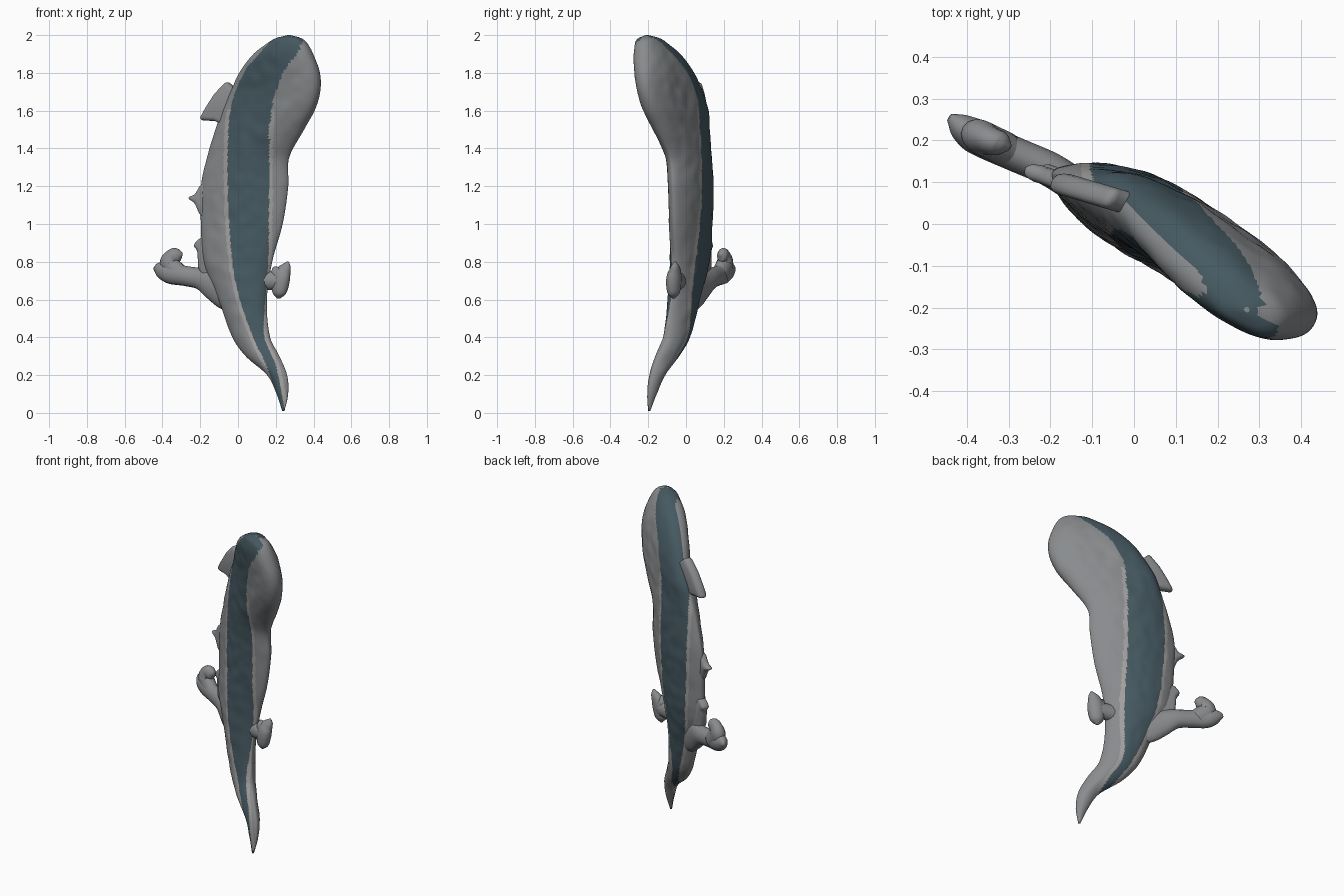
import bpy, bmesh, math
from mathutils import Vector, noise

if "Cube" in bpy.data.objects:
    bpy.data.objects.remove(bpy.data.objects["Cube"])

LIMB_V = Vector((0.5, 0.866, 0))     # thin direction of limbs and fins


def material(name, rgb):
    m = bpy.data.materials.new(name)
    m.diffuse_color = (*rgb, 1)
    m.use_nodes = True
    m.node_tree.nodes["Principled BSDF"].inputs["Base Color"].default_value = m.diffuse_color
    return m


GREY = material("grey_skin", (0.25, 0.26, 0.27))
DARK = material("dark_stripe", (0.06, 0.10, 0.12))
PALE = material("pale_line", (0.36, 0.35, 0.34))


def sample(table, z):
    """Smooth (Catmull-Rom style) interpolation of table rows keyed by z."""
    n = len(table)
    i = max(k for k in range(n - 1) if table[k][0] <= z + 1e-9)
    p0, p1, p2, p3 = (table[min(max(k, 0), n - 1)] for k in (i - 1, i, i + 1, i + 2))
    h = p2[0] - p1[0]
    t = (z - p1[0]) / h
    out = []
    for c in range(1, len(p1)):
        m1 = (p2[c] - p0[c]) / (p2[0] - p0[0]) * h
        m2 = (p3[c] - p1[c]) / (p3[0] - p1[0]) * h
        out.append((2*t**3 - 3*t*t + 1)*p1[c] + (t**3 - 2*t*t + t)*m1
                   + (3*t*t - 2*t**3)*p2[c] + (t**3 - t*t)*m2)
    return out


def finish(name, bm, mats):
    bmesh.ops.recalc_face_normals(bm, faces=bm.faces)
    me = bpy.data.meshes.new(name)
    bm.to_mesh(me)
    bm.free()
    for m in mats:
        me.materials.append(m)
    for p in me.polygons:
        p.use_smooth = True
    ob = bpy.data.objects.new(name, me)
    bpy.context.collection.objects.link(ob)
    return ob


# Body stations: z, centre x, centre y, half width in x, half thickness, twist in degrees
BODY = [
    (0.01, 0.24, -0.195, 0.006, 0.006, -31), (0.10, 0.235, -0.18, 0.032, 0.024, -31),
    (0.20, 0.207, -0.152, 0.056, 0.038, -31), (0.30, 0.13, -0.10, 0.095, 0.052, -30),
    (0.40, 0.07, -0.05, 0.105, 0.062, -29), (0.60, 0.025, -0.012, 0.132, 0.074, -26),
    (0.80, 0.0, 0.02, 0.185, 0.085, -24), (1.00, 0.02, 0.025, 0.22, 0.088, -23),
    (1.20, 0.035, 0.025, 0.235, 0.09, -23), (1.35, 0.053, 0.014, 0.224, 0.09, -25),
    (1.50, 0.115, -0.025, 0.24, 0.09, -29), (1.60, 0.16, -0.054, 0.25, 0.09, -32),
    (1.70, 0.198, -0.085, 0.243, 0.09, -33), (1.80, 0.22, -0.115, 0.217, 0.09, -33),
    (1.90, 0.24, -0.153, 0.158, 0.08, -33), (1.96, 0.262, -0.185, 0.10, 0.06, -33),
    (1.985, 0.268, -0.197, 0.062, 0.042, -33), (2.0, 0.27, -0.205, 0.006, 0.006, -33)]

# Stripe edges seen from the front: z, left x, right x
STRIPE = [
    (0.0, 0.235, 0.25), (0.25, 0.15, 0.20), (0.4, 0.08, 0.14), (0.6, 0.01, 0.145),
    (0.8, -0.03, 0.16), (1.2, -0.055, 0.165), (1.6, -0.04, 0.175),
    (1.8, 0.03, 0.24), (1.9, 0.11, 0.31), (2.0, 0.2, 0.36)]

# Body: flattened loft, lens-shaped in the trunk and blunter in the head
SEG = 160
bm = bmesh.new()
rings = []
zs = [0.01 + 1.93 * i / 110 for i in range(110)] + [1.95, 1.96, 1.97, 1.98, 1.988, 1.995, 2.0]
for z in zs:
    cx, cy, hx, b, twist = sample(BODY, z)
    ang = math.radians(twist)
    U = Vector((math.cos(ang), math.sin(ang), 0))
    V = Vector((-math.sin(ang), math.cos(ang), 0))
    head = min(max((z - 1.35) / 0.25, 0), 1)
    power = 1.2 - 0.32 * head
    a = hx / (0.94 - 0.05 * head)
    ring = []
    for k in range(SEG):
        t = 2 * math.pi * k / SEG
        c, s = math.cos(t), math.sin(t)
        du = math.copysign(abs(c) ** (power * 0.95), c) * a
        dv = math.copysign(abs(s) ** power, s) * b
        p = Vector((cx, cy, z)) + U * du + V * dv
        bump = noise.noise(p * 16) * 0.005 * min(1, b / 0.08) * s
        ring.append(bm.verts.new(p + V * bump))
    rings.append(ring)
for r0, r1 in zip(rings, rings[1:]):
    for k in range(SEG):
        f = bm.faces.new((r0[k], r0[(k+1) % SEG], r1[(k+1) % SEG], r1[k]))
        p = f.calc_center_median()
        lo, hi = sample(STRIPE, min(p.z, 1.999))
        x = p.x + (0.05 if k < SEG // 2 else 0)
        if lo < x < hi:
            f.material_index = 1
        elif lo - 0.02 < x < hi + 0.02 and p.z < 1.6:
            f.material_index = 2
bm.faces.new(rings[0])
bm.faces.new(rings[-1])
finish("body", bm, (GREY, DARK, PALE))


def limb(name, paths):
    """Rounded tapering tubes through (x, y, z, radius) points, thinned across the body."""
    bm = bmesh.new()
    n = 16
    for path in paths:
        table = [(i, *p) for i, p in enumerate(path)]
        steps = 8 * (len(path) - 1)
        pts = [sample(table, i / 8) for i in range(steps + 1)]
        prev = None
        for i, (x, y, z, r) in enumerate(pts):
            tan = Vector(pts[min(i+1, steps)][:3]) - Vector(pts[max(i-1, 0)][:3])
            side = LIMB_V.cross(tan).normalized()
            flat = 0.8 * min(r, 0.052)
            ring = [bm.verts.new(Vector((x, y, z)) + side * r * math.cos(2*math.pi*k/n)
                                 + LIMB_V * flat * math.sin(2*math.pi*k/n)) for k in range(n)]
            if prev:
                for k in range(n):
                    bm.faces.new((prev[k], prev[(k+1) % n], ring[(k+1) % n], ring[k]))
            else:
                bm.faces.new(ring)
            prev = ring
        bm.faces.new(prev)
    return finish(name, bm, (GREY,))


# Long leg with a forked foot
limb("left_leg", [
    [(0.0, 0.01, 0.63, 0.11), (-0.07, 0.05, 0.655, 0.105), (-0.13, 0.085, 0.68, 0.085),
     (-0.20, 0.13, 0.71, 0.058), (-0.28, 0.165, 0.725, 0.053), (-0.36, 0.20, 0.74, 0.056),
     (-0.415, 0.232, 0.76, 0.04), (-0.442, 0.255, 0.765, 0.012)],
    [(-0.31, 0.18, 0.73, 0.055), (-0.362, 0.205, 0.785, 0.055), (-0.348, 0.20, 0.825, 0.044),
     (-0.318, 0.19, 0.837, 0.036), (-0.297, 0.182, 0.842, 0.01)]])

# Short foot folded against the other side
limb("right_foot", [
    [(0.10, -0.03, 0.70, 0.05), (0.17, -0.05, 0.70, 0.05), (0.225, -0.062, 0.695, 0.045)],
    [(0.215, -0.065, 0.606, 0.008), (0.218, -0.065, 0.635, 0.038), (0.226, -0.065, 0.69, 0.048),
     (0.236, -0.063, 0.74, 0.044), (0.255, -0.06, 0.775, 0.027), (0.265, -0.06, 0.80, 0.006)],
    [(0.22, -0.06, 0.70, 0.045), (0.20, -0.055, 0.75, 0.032), (0.188, -0.05, 0.77, 0.008)]])


def fin(name, outline, thick, y0, slope):
    """Flat pointed fin from an x, z outline on the slanted plane y = y0 + slope * x."""
    bm = bmesh.new()
    mid = [Vector((x, y0 + slope * x, z)) for x, z in outline]
    front = [bm.verts.new(p - LIMB_V * thick) for p in mid]
    back = [bm.verts.new(p + LIMB_V * thick) for p in mid]
    bm.faces.new(front)
    bm.faces.new(back[::-1])
    for i in range(len(mid)):
        j = (i + 1) % len(mid)
        bm.faces.new((front[i], front[j], back[j], back[i]))
    ob = finish(name, bm, (GREY,))
    bev = ob.modifiers.new("soft_edges", 'BEVEL')
    bev.width = thick * 0.8
    bev.segments = 3


# Fins and spikes along the left edge
fin("shoulder_fin", [(0.03, 1.70), (-0.03, 1.73), (-0.055, 1.76), (-0.12, 1.69), (-0.165, 1.62),
                     (-0.205, 1.55), (-0.12, 1.545), (-0.02, 1.50)], 0.028, 0.045, -0.3)
fin("side_spike", [(-0.13, 1.25), (-0.20, 1.20), (-0.225, 1.155), (-0.27, 1.14),
                   (-0.225, 1.11), (-0.20, 1.05), (-0.13, 1.0)], 0.022, 0.045, -0.33)
fin("lower_spike", [(-0.12, 0.96), (-0.205, 0.92), (-0.235, 0.885), (-0.21, 0.86),
                    (-0.205, 0.77), (-0.17, 0.70), (-0.08, 0.68)], 0.025, 0.04, -0.38)
